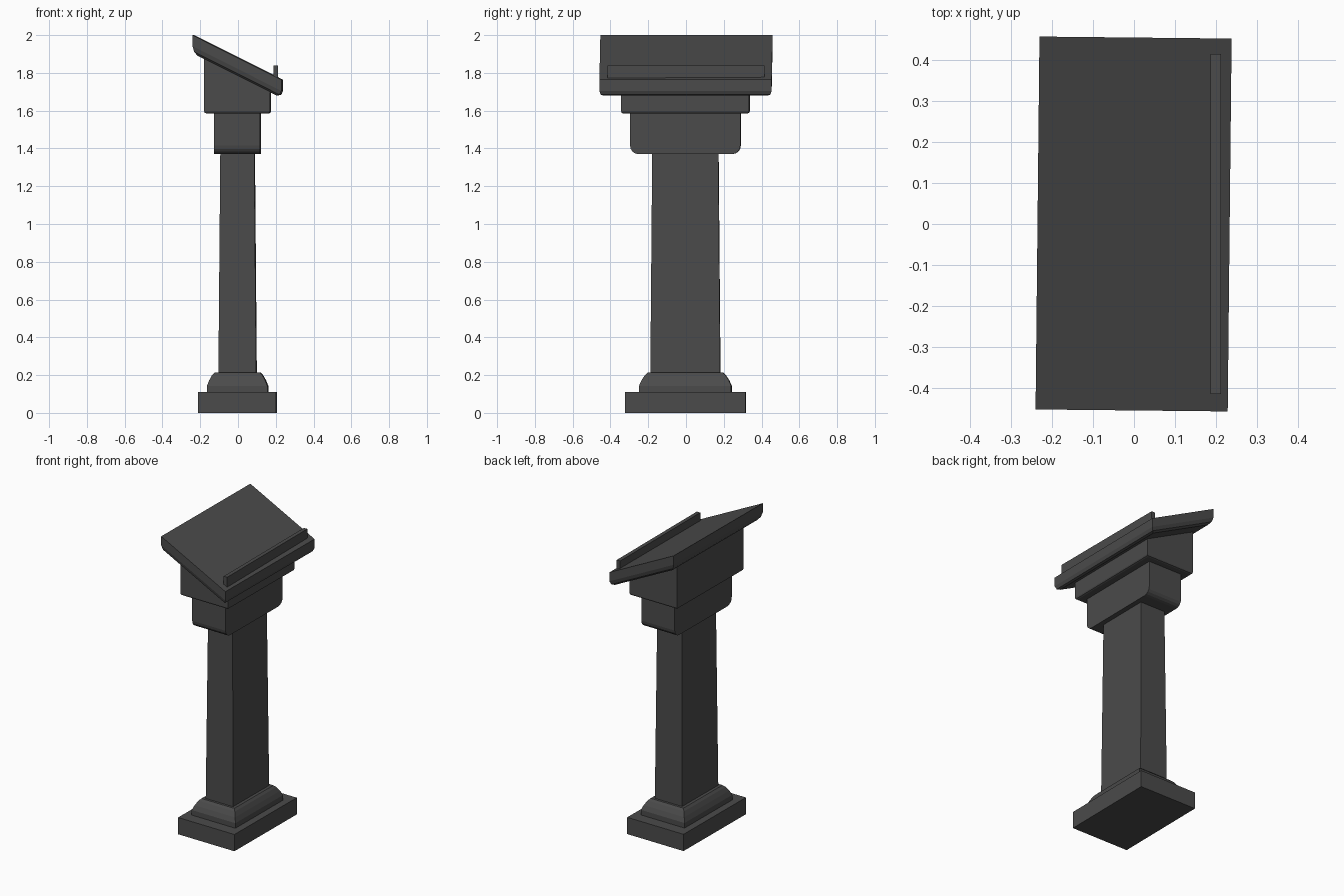
import bpy, bmesh
from math import radians
from mathutils import Vector

cube = bpy.data.objects.get("Cube")
if cube:
    bpy.data.objects.remove(cube, do_unlink=True)

stone = bpy.data.materials.new("dark grey stone")
stone.use_nodes = True
GREY = (0.07, 0.07, 0.07, 1)
stone.diffuse_color = GREY
stone.node_tree.nodes["Principled BSDF"].inputs["Base Color"].default_value = GREY

TILT = -0.502     # slope of the reading surface along x
TURN = -0.6       # slight twist of the whole stand, degrees


def loft(rings):
    """Closed solid through rectangular rings (half x, half y, z)."""
    bm = bmesh.new()
    loops = [[bm.verts.new((sx * hx, sy * hy, z))
              for sx, sy in ((-1, -1), (1, -1), (1, 1), (-1, 1))]
             for hx, hy, z in rings]
    for low, high in zip(loops, loops[1:]):
        for i in range(4):
            j = (i + 1) % 4
            bm.faces.new((low[i], low[j], high[j], high[i]))
    bm.faces.new(loops[0][::-1])
    bm.faces.new(loops[-1])
    return bm


def shear(verts):
    for v in verts:
        v.co.z += TILT * v.co.x


def finish(name, bm, turn=TURN, offset=(-0.002, -0.003)):
    bmesh.ops.recalc_face_normals(bm, faces=bm.faces)
    mesh = bpy.data.meshes.new(name)
    bm.to_mesh(mesh)
    bm.free()
    mesh.materials.append(stone)
    ob = bpy.data.objects.new(name, mesh)
    bpy.context.collection.objects.link(ob)
    ob.rotation_euler.z = radians(turn)
    ob.location = (*offset, 0)


def bottom_edges(bm, along_x_only=False):
    low = min(v.co.z for v in bm.verts)
    edges = [e for e in bm.edges if all(abs(v.co.z - low) < 1e-4 for v in e.verts)]
    if along_x_only:
        edges = [e for e in edges if abs(e.verts[0].co.y - e.verts[1].co.y) < 1e-4]
    return edges


# Plinth and base moulding
finish("plinth", loft([(0.206, 0.319, 0), (0.206, 0.319, 0.11)]))
finish("base_moulding", loft([(0.16, 0.244, 0.11), (0.16, 0.244, 0.143),
                              (0.148, 0.231, 0.173), (0.133, 0.213, 0.2),
                              (0.12, 0.2, 0.213)]))

# Tapered column with a recessed panel on each broad side
bm = loft([(0.1, 0.185, 0.2), (0.09, 0.175, 1.38)])
broad = [f for f in bm.faces if abs(f.normal.x) > 0.9]
bmesh.ops.inset_individual(bm, faces=broad, thickness=0.042)
for f in broad:
    mid = f.calc_center_median().z
    for v in f.verts:
        z = 1.305 if v.co.z > mid else 0.275
        side = 1 if v.co.x > 0 else -1
        v.co = Vector((side * (0.1 - (z - 0.2) * 0.01 / 1.18), v.co.y, z))
bm.normal_update()
bmesh.ops.inset_individual(bm, faces=broad, thickness=0.004, depth=-0.016)
finish("column", bm)

# Capital with its two end edges rounded underneath
bm = loft([(0.122, 0.292, 1.37), (0.122, 0.292, 1.6)])
bmesh.ops.bevel(bm, geom=bottom_edges(bm, True), offset=0.045, segments=4,
                profile=0.5, affect='EDGES')
finish("capital", bm)

# Desk body, cut to the slope of the top
bm = loft([(0.174, 0.339, 1.585), (0.174, 0.339, 1.8)])
bmesh.ops.bevel(bm, geom=bottom_edges(bm), offset=0.012, segments=2,
                profile=0.5, affect='EDGES')
shear([v for v in bm.verts if v.co.z > 1.7])
finish("desk_body", bm)

# Sloping top with a moulded underside
bm = loft([(0.21, 0.435, 1.786), (0.226, 0.449, 1.798),
           (0.235, 0.456, 1.823), (0.235, 0.456, 1.882)])
shear(bm.verts)
finish("desk_top", bm, offset=(-0.001, 0))

# Book stop along the low edge
bm = loft([(0.0125, 0.416, 1.76), (0.0125, 0.416, 1.838)])
finish("book_stop", bm, turn=0, offset=(0.2, 0))
